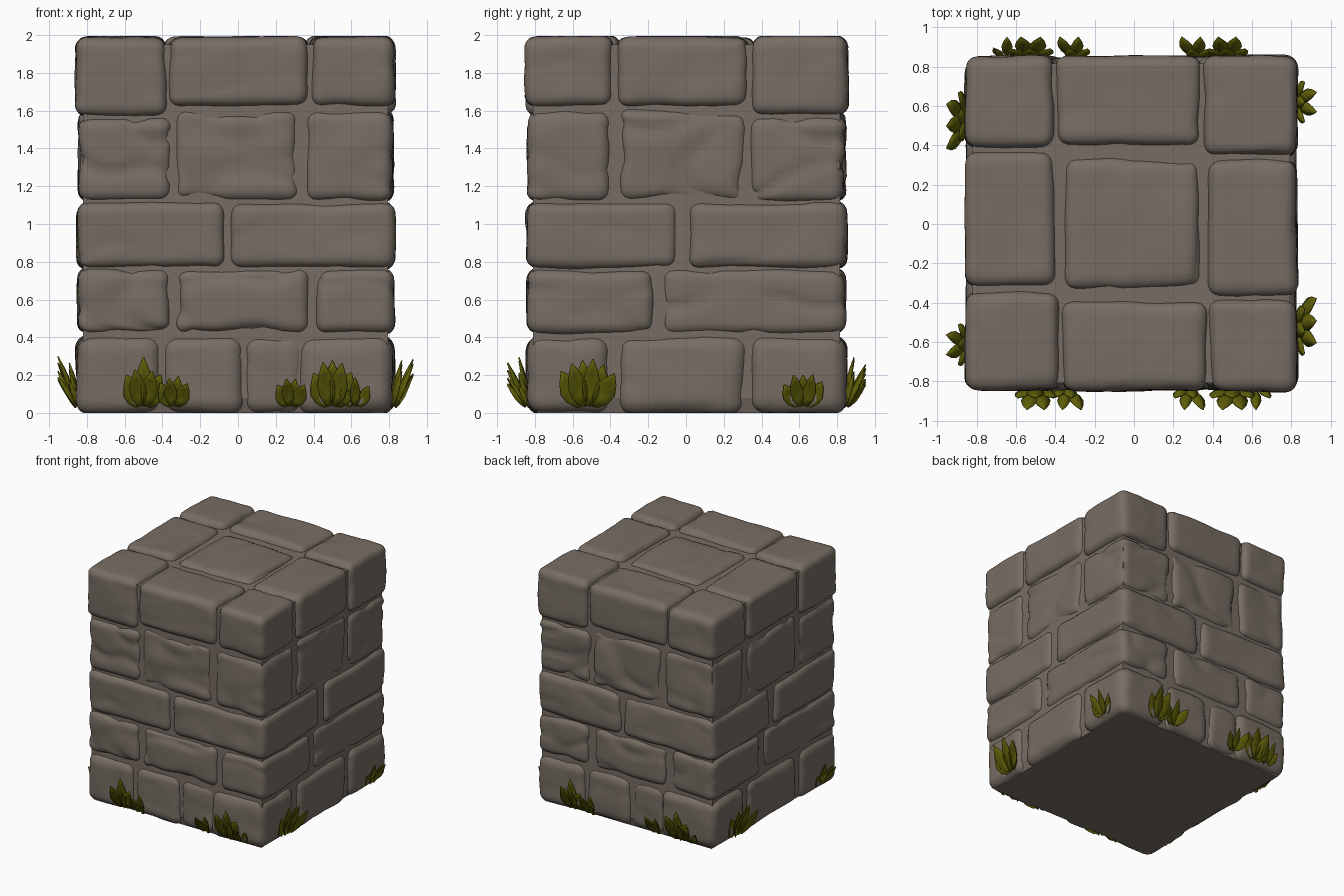
import bpy, bmesh, math, random
from mathutils import Vector, Matrix, noise

if "Cube" in bpy.data.objects:
    bpy.data.objects.remove(bpy.data.objects["Cube"])

random.seed(4)
CX, CY = -0.013, 0.003                      # pillar axis
X0, X1, Y0, Y1 = -0.855, 0.83, -0.847, 0.853


def material(name, rgb):
    m = bpy.data.materials.new(name)
    m.diffuse_color = (*rgb, 1)
    m.use_nodes = True
    m.node_tree.nodes["Principled BSDF"].inputs["Base Color"].default_value = m.diffuse_color
    return m


STONE = material("grey brown stone", (0.185, 0.153, 0.127))
LEAF = material("olive green leaf", (0.115, 0.115, 0.003))


def finish(bm, name, mat, smooth=True):
    me = bpy.data.meshes.new(name)
    bmesh.ops.recalc_face_normals(bm, faces=bm.faces)
    bm.to_mesh(me)
    bm.free()
    me.materials.append(mat)
    for p in me.polygons:
        p.use_smooth = smooth
    ob = bpy.data.objects.new(name, me)
    bpy.context.collection.objects.link(ob)
    return ob


def stone(name, x0, x1, y0, y1, z0, z1, wear=0.0, r=0.065):
    """Rounded block with a gently uneven, chipped surface."""
    c = Vector(((x0 + x1) / 2, (y0 + y1) / 2, (z0 + z1) / 2))
    h = Vector(((x1 - x0) / 2, (y1 - y0) / 2, (z1 - z0) / 2))
    seed = Vector([random.uniform(-50, 50) for _ in range(3)])
    bm = bmesh.new()
    bmesh.ops.create_cube(bm, size=2)
    bmesh.ops.subdivide_edges(bm, edges=bm.edges, cuts=15, use_grid_fill=True)
    for v in bm.verts:
        # crowd the grid towards the edges, then round them
        q = Vector([math.sin(a * math.pi / 2) * 0.5 * k + a * 0.5 * k for a, k in zip(v.co, h)])
        inner = Vector([max(-(k - r), min(k - r, a)) for a, k in zip(q, h)])
        d = q - inner
        n = d.normalized() if d.length > 1e-6 else Vector((0, 0, 1))
        p = inner + n * r
        s = p + seed
        off = noise.noise_vector(s * 2.3) * 0.013
        off += n * (noise.noise(s * 5) * 0.007 - 0.003)
        crack = 1 - abs(noise.noise(Vector((s.x * 2.5, s.y * 2.5, s.z * 4)))) * 5
        off -= n * max(0, crack) * (0.005 + wear)
        p = c + p + off
        p.z = max(0.0, min(1.995, p.z))
        v.co = p
    finish(bm, name, STONE)


def stone_pair(name, box, z0, z1, wear=0.0, r=0.065):
    """A stone and its half-turn copy on the opposite side."""
    x0, x1, y0, y1 = box
    stone(name + "_a", x0, x1, y0, y1, z0, z1, wear, r)
    stone(name + "_b", 2 * CX - x1, 2 * CX - x0, 2 * CY - y1, 2 * CY - y0, z0, z1, wear, r)


# courses: z range, ends of front stones along x, ends of right stones along y,
# depth of middle stones, wear, setback
courses = [
    (-0.01, 0.415, [-0.40, (-0.40, 0.04), (0.02, 0.36), 0.31], [-0.39, (-0.36, 0.32), 0.34], 0.3, 0.0, 0.0),
    (0.415, 0.77, [-0.36, (-0.33, 0.38), 0.41], [-0.17, -0.13], 0.3, 0.012, 0.006),
    (0.76, 1.12, [-0.06, -0.04], [-0.04, 0.01], 0.3, 0.003, 0.0),
    (1.115, 1.61, [-0.35, (-0.34, 0.32), 0.35], [-0.40, (-0.36, 0.32), 0.34], 0.3, 0.016, 0.008),
    (1.62, 1.995, [-0.375, (-0.37, 0.375), 0.38], [-0.38, (-0.37, 0.33), 0.345], 0.46, 0.0, -0.004),
]
for i, (z0, z1, fx, ry, depth, wear, back) in enumerate(courses):
    n = f"course_{i + 1}"
    xa, xb, ya, yb = X0 + back, X1 - back, Y0 + back, Y1 - back
    left_end = 2 * CY - ry[-1]              # left side mirrors the right by half a turn
    drop = {3: (z0, z1 - 0.04), 4: (z0 - 0.05, z1)}.get(i, (z0, z1))
    rad = 0.085 if i == 0 else 0.065
    stone_pair(n + "_left_corner_stone", (xa, fx[0], ya, left_end), *drop, wear, rad)
    stone_pair(n + "_right_corner_stone", (fx[-1], xb, ya, ry[0]), z0, z1, wear * 0.3, rad)
    for k, (a, b) in enumerate(fx[1:-1]):
        inset = 0.018 if k == 1 else 0
        stone_pair(f"{n}_front_stone_{k}", (a, b, ya + inset, ya + depth), z0, z1, wear, rad)
    for k, (a, b) in enumerate(ry[1:-1]):
        stone_pair(f"{n}_side_stone_{k}", (xb - depth, xb, a, b), z0, z1, wear, rad)

# middle stone of the top
stone("top_centre_stone", -0.36, 0.34, -0.33, 0.34, 1.6, 1.985, 0.005)

# mortar core behind the stones, narrowed at the foot
bm = bmesh.new()
bmesh.ops.create_cube(bm, size=1)
for v in bm.verts:
    v.co = Vector((v.co.x * 1.615 + CX, v.co.y * 1.625 + CY, 0.08 if v.co.z < 0 else 1.95))
foot = [f for f in bm.faces if f.calc_center_median().z < 0.1]
new = bmesh.ops.extrude_face_region(bm, geom=foot)["geom"]
bmesh.ops.delete(bm, geom=foot, context='FACES_ONLY')
for v in (g for g in new if isinstance(g, bmesh.types.BMVert)):
    v.co = Vector((CX + (v.co.x - CX) * 0.97, CY + (v.co.y - CY) * 0.97, 0))
finish(bm, "mortar_core", STONE, False)


def tuft(name, pos, turn, width, height, leaves):
    """Fan of folded, pointed leaves growing from the foot of a wall."""
    bm = bmesh.new()
    for k in range(leaves):
        t = (k / (leaves - 1)) * 2 - 1
        ln = height * (1 - 0.3 * abs(t)) * random.uniform(0.88, 1.08)
        lean = 0.035 + 0.04 * (k % 2)
        rows = []
        for f, w in ((0, 0.3), (0.25, 0.85), (0.5, 1.0), (0.75, 0.65), (1, 0.02)):
            hw = 0.042 * w * height / 0.24
            x = t * width * (0.25 + 0.75 * f ** 0.8)
            y = 0.015 - (lean + 0.02) * f ** 1.3 - 0.02 * (k % 2)
            z = ln * f
            rows.append([bm.verts.new((x - hw, y - 0.012 * w, z + hw * t * 0.7)),
                         bm.verts.new((x, y + 0.010 * w, z)),
                         bm.verts.new((x + hw, y - 0.012 * w, z - hw * t * 0.7))])
        for a, b in zip(rows, rows[1:]):
            for j in (0, 1):
                bm.faces.new((a[j], a[j + 1], b[j + 1], b[j]))
    bm.transform(Matrix.Translation(pos) @ Matrix.Rotation(turn, 4, 'Z'))
    ob = finish(bm, name, LEAF)
    sol = ob.modifiers.new("thickness", 'SOLIDIFY')
    sol.thickness = 0.006


# tufts: side (front or right), place along it, width, height, leaves
tufts = [("front", -0.50, 0.09, 0.24, 5), ("front", -0.34, 0.07, 0.18, 4),
         ("front", 0.28, 0.07, 0.17, 4), ("front", 0.50, 0.10, 0.25, 5),
         ("front", 0.62, 0.07, 0.14, 3),
         ("right", -0.52, 0.14, 0.26, 6), ("right", 0.62, 0.10, 0.18, 5)]
for i, (side, u, w, h, n) in enumerate(tufts):
    pos, turn = (((u, Y0, 0.035), 0) if side == "front" else ((X1, u, 0.035), math.pi / 2))
    tuft(f"{side}_grass_tuft_{i}", Vector(pos), turn, w, h, n)
    opp = Vector((2 * CX - pos[0], 2 * CY - pos[1], pos[2]))
    tuft(f"opposite_{side}_grass_tuft_{i}", opp, turn + math.pi, w, h, n)
